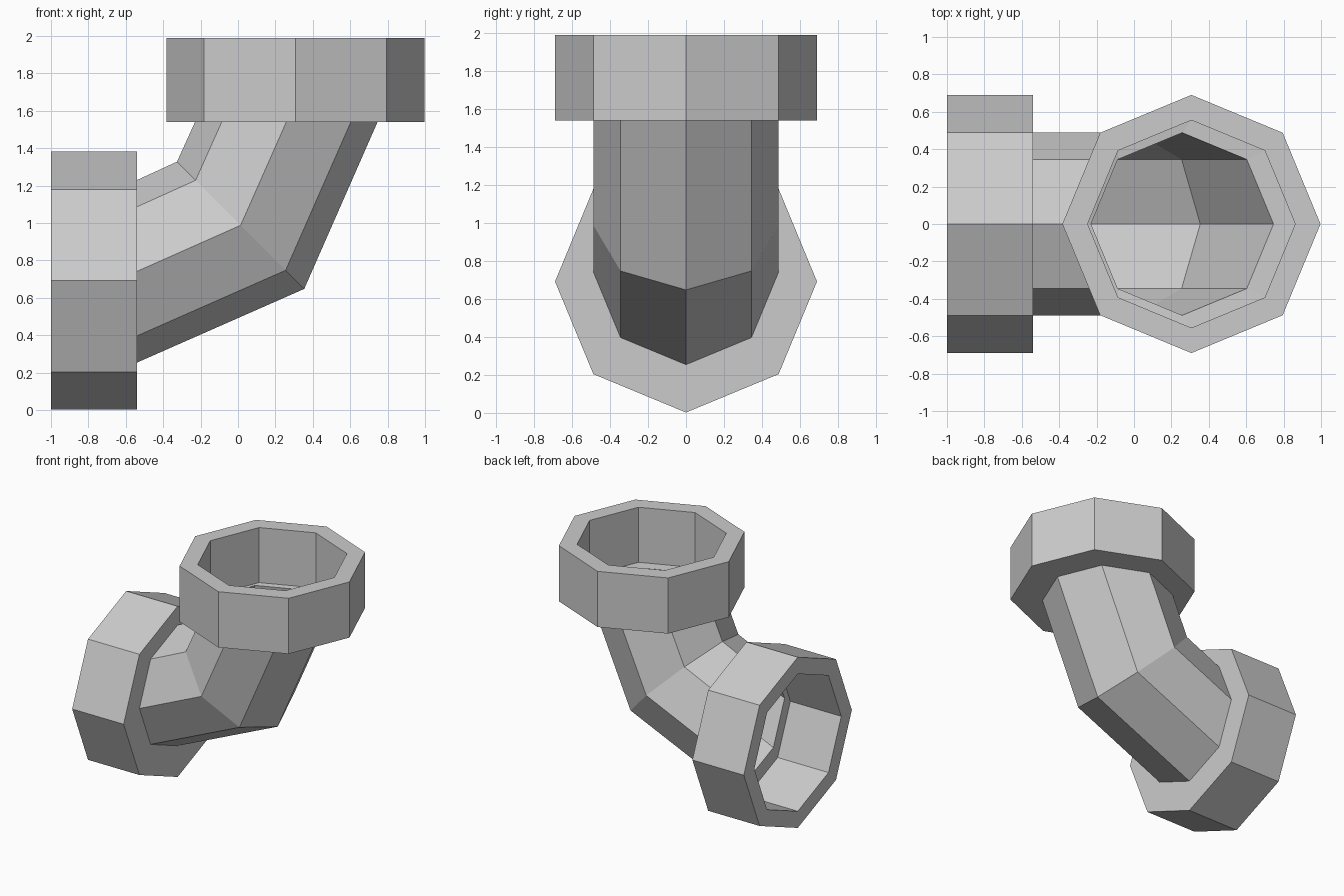
import bpy, bmesh, math
from mathutils import Matrix, Vector

if "Cube" in bpy.data.objects:
    bpy.data.objects.remove(bpy.data.objects["Cube"], do_unlink=True)

grey = bpy.data.materials.new("plain grey")
grey.use_nodes = True
grey.diffuse_color = (0.6, 0.6, 0.6, 1)
grey.node_tree.nodes["Principled BSDF"].inputs["Base Color"].default_value = (0.6, 0.6, 0.6, 1)

SIDES = 8
PIPE_R, COLLAR_R, BORE_R = 0.488, 0.69, 0.555


def octagon(bm, centre, radius, u):
    """Ring of vertices spanned by the axis u and the y axis."""
    v = Vector((0, 1, 0))
    angles = [i * math.tau / SIDES for i in range(SIDES)]
    return [bm.verts.new(Vector(centre) + Vector(u) * radius * math.cos(a)
                         + v * radius * math.sin(a)) for a in angles]


def loft(name, rings):
    """Join consecutive rings given as (centre, radius, u)."""
    bm = bmesh.new()
    loops = [octagon(bm, *r) for r in rings]
    for a, b in zip(loops, loops[1:]):
        for i in range(SIDES):
            j = (i + 1) % SIDES
            bm.faces.new((a[i], a[j], b[j], b[i]))
    bmesh.ops.recalc_face_normals(bm, faces=bm.faces)
    mesh = bpy.data.meshes.new(name)
    bm.to_mesh(mesh)
    bm.free()
    mesh.materials.append(grey)
    obj = bpy.data.objects.new(name, mesh)
    bpy.context.collection.objects.link(obj)
    return obj


# Bent pipe: both mouths are cut flush with the collars, one mitre between
X, Z = (1, 0, 0), (0, 0, -1)
mitre = (0.697, 0, -0.697)
loft("bent_pipe", [((-0.54, 0, 0.742), PIPE_R, Z),
                   ((0.014, 0, 0.988), PIPE_R, mitre),
                   ((0.258, 0, 1.54), PIPE_R, X)])


# Collars: outer wall, rim, bore and a floor that meets the pipe mouth
def collar(name, mouth, back, rim, floor, u):
    loft(name, [(mouth, PIPE_R, u), (back, COLLAR_R, u), (rim, COLLAR_R, u),
                (rim, BORE_R, u), (floor, BORE_R, u), (mouth, PIPE_R, u)])


collar("top_collar", (0.258, 0, 1.54), (0.307, 0, 1.54), (0.307, 0, 1.99),
       (0.307, 0, 1.545), X)
collar("side_collar", (-0.54, 0, 0.742), (-0.54, 0, 0.692), (-1, 0, 0.692),
       (-0.545, 0, 0.692), Z)
